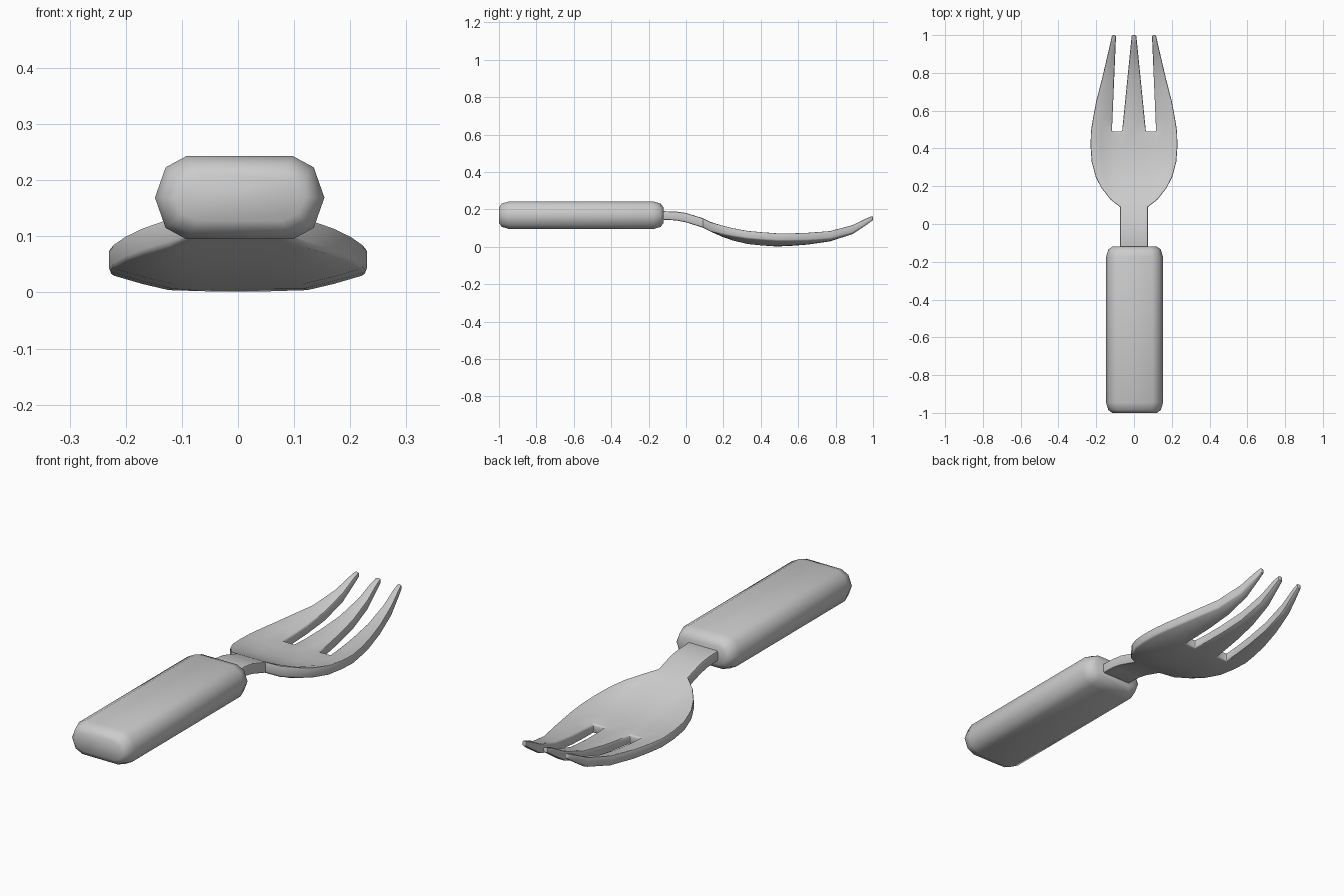
import bpy, bmesh

if "Cube" in bpy.data.objects:
    bpy.data.objects.remove(bpy.data.objects["Cube"])


def finish(name, bm, angle):
    bmesh.ops.recalc_face_normals(bm, faces=bm.faces)
    me = bpy.data.meshes.new(name)
    bm.to_mesh(me)
    bm.free()
    ob = bpy.data.objects.new(name, me)
    bpy.context.collection.objects.link(ob)
    bpy.ops.object.select_all(action='DESELECT')
    bpy.context.view_layer.objects.active = ob
    ob.select_set(True)
    bpy.ops.object.shade_smooth_by_angle(angle=angle)
    return ob


# Handle: rounded bar lofted along y, inset at both ends
right = [(0.095, -0.074), (0.132, -0.054), (0.151, 0), (0.132, 0.054), (0.095, 0.074)]
section = right + [(-x, z) for x, z in reversed(right)]
stations = [(-1, 0.033), (-0.985, 0.012), (-0.945, 0),
            (-0.175, 0), (-0.135, 0.012), (-0.12, 0.033)]
bm = bmesh.new()
rings = [[bm.verts.new((0.003 + x * (1 - d / 0.151), y, 0.169 + z * (1 - d / 0.074)))
          for x, z in section] for y, d in stations]
n = len(section)
for a, b in zip(rings, rings[1:]):
    for i in range(n):
        bm.faces.new((a[i], a[(i + 1) % n], b[(i + 1) % n], b[i]))
bm.faces.new(rings[0])
bm.faces.new(rings[-1])
finish("handle", bm, 0.9)

# Fork head: rows of (y, half width, underside height, thickness)
bowl = [(-0.16, 0.074, 0.147, 0.045), (-0.05, 0.074, 0.141, 0.047), (0.0, 0.074, 0.131, 0.05),
        (0.09, 0.074, 0.103, 0.05), (0.13, 0.125, 0.083, 0.05), (0.19, 0.172, 0.055, 0.048),
        (0.25, 0.203, 0.034, 0.045), (0.33, 0.224, 0.015, 0.043), (0.41, 0.23, 0.007, 0.042),
        (0.49, 0.228, 0.002, 0.042)]
tines = [bowl[-1], (0.56, 0.217, 0.005, 0.042), (0.65, 0.2, 0.012, 0.043),
         (0.77, 0.169, 0.029, 0.044), (0.89, 0.141, 0.068, 0.044),
         (0.96, 0.125, 0.115, 0.035), (1.0, 0.116, 0.143, 0.023)]
INNER, MID = 0.117, 0.063
bm = bmesh.new()


def point(x, y, z):
    return bm.verts.new((x, y, z + 0.29 * max(0, abs(x) - 0.125)))


def sheet(rows):
    grid = [[point(x, y, z) for x in xs] for xs, y, z in rows]
    for a, b in zip(grid, grid[1:]):
        for i in range(len(a) - 1):
            bm.faces.new((a[i], a[i + 1], b[i + 1], b[i]))


# Neck and bowl
frac = [-1, -0.75, -INNER / 0.228, -MID / 0.228, 0, MID / 0.228, INNER / 0.228, 0.75, 1]
sheet([([w * f for f in frac], y, z) for y, w, z, t in bowl])

# Three tapering tines
mid_rows, side_rows = [], []
for y, w, z, t in tines:
    k = (y - 0.49) / 0.51
    m = MID + (0.012 - MID) * k
    i = INNER + (0.095 - INNER) * k
    mid_rows.append(([-m, 0, m], y, z))
    split = (0.75 * 0.228 - INNER) / (0.228 - INNER)
    side_rows.append(([i, i + (w - i) * split, w], y, z))
sheet(mid_rows)
sheet(side_rows)
sheet([([-x for x in xs], y, z) for xs, y, z in side_rows])
bmesh.ops.remove_doubles(bm, verts=bm.verts, dist=0.0005)

# Thicken the sheet upward
thick = {round(y, 3): t for y, w, z, t in bowl + tines}
res = bmesh.ops.extrude_face_region(bm, geom=bm.faces[:], use_keep_orig=True)
for v in res["geom"]:
    if isinstance(v, bmesh.types.BMVert):
        v.co.z += thick[round(v.co.y, 3)]

# Softened rim edges
bm.normal_update()
rim = [e for e in bm.edges if len(e.link_faces) == 2 and e.calc_face_angle(0) > 1.0]
bmesh.ops.recalc_face_normals(bm, faces=bm.faces)
rim = [e for e in bm.edges if len(e.link_faces) == 2 and e.calc_face_angle(0) > 1.0]
bmesh.ops.bevel(bm, geom=rim, offset=0.007, segments=2, profile=0.5,
                affect='EDGES', clamp_overlap=True)
finish("fork_head", bm, 0.7)
